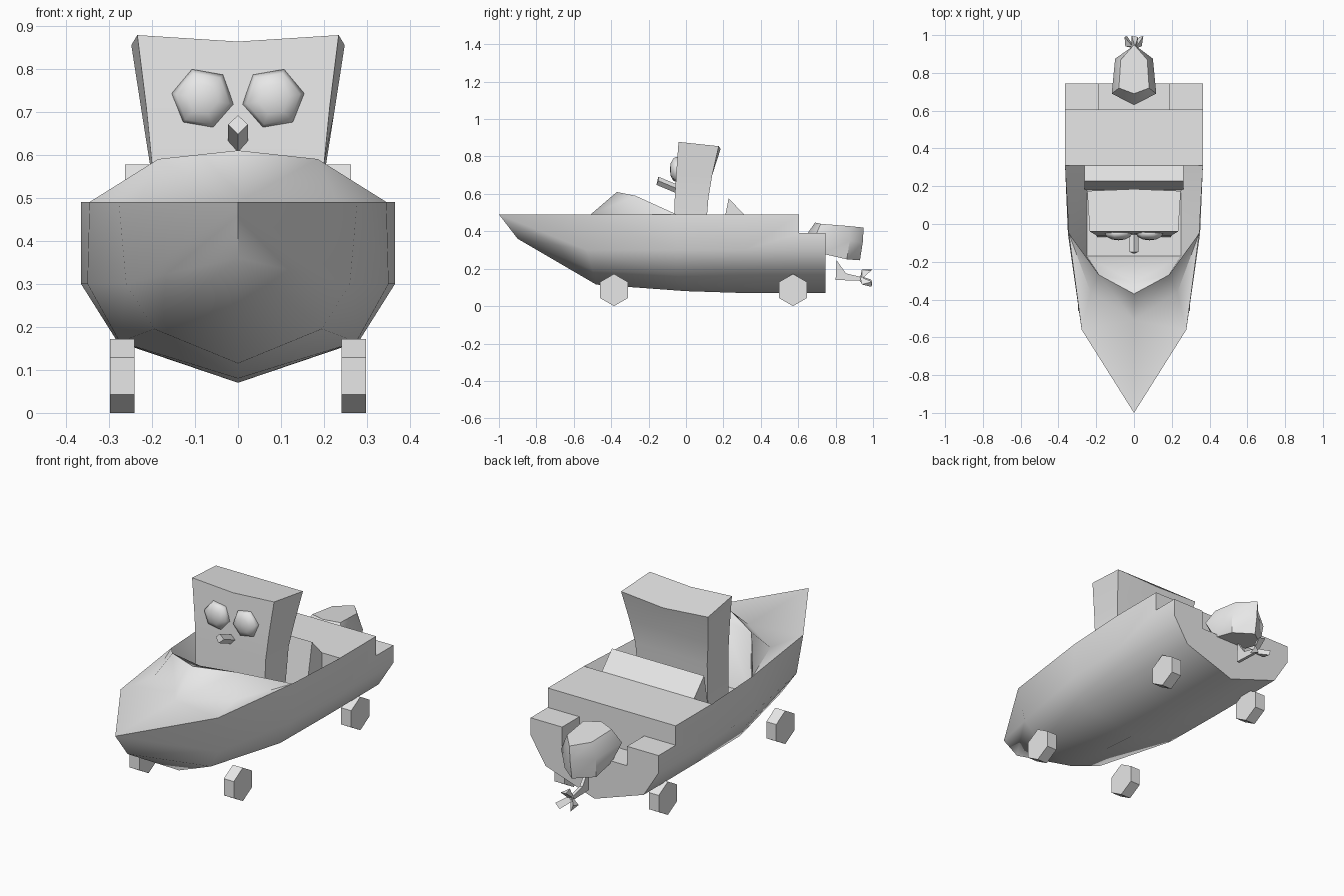
import bpy, bmesh, math
from mathutils import Vector, Matrix

cube = bpy.data.objects.get("Cube")
if cube:
    bpy.data.objects.remove(cube, do_unlink=True)

grey = bpy.data.materials.new("plain_grey")
grey.use_nodes = True
colour = (0.8, 0.8, 0.8, 1)
grey.diffuse_color = colour
grey.node_tree.nodes["Principled BSDF"].inputs["Base Color"].default_value = colour


def finish(name, bm, angle=None):
    """Turn a bmesh into a named object, optionally smooth below an angle."""
    bmesh.ops.remove_doubles(bm, verts=bm.verts, dist=0.0005)
    bmesh.ops.recalc_face_normals(bm, faces=bm.faces)
    mesh = bpy.data.meshes.new(name)
    bm.to_mesh(mesh)
    bm.free()
    mesh.materials.append(grey)
    obj = bpy.data.objects.new(name, mesh)
    bpy.context.scene.collection.objects.link(obj)
    if angle:
        bpy.ops.object.select_all(action="DESELECT")
        obj.select_set(True)
        bpy.context.view_layer.objects.active = obj
        bpy.ops.object.shade_smooth_by_angle(angle=math.radians(angle))
    return obj


def face(bm, points):
    unique = []
    for p in points:
        if p not in unique:
            unique.append(p)
    if len(unique) > 2:
        bm.faces.new([bm.verts.new(p) for p in unique])


def both(bm, *points):
    """Add a face on the left and its mirror image on the right."""
    face(bm, points)
    face(bm, [(-x, y, z) for x, y, z in points])


def loft(bm, rings):
    """Skin closed rings of equal length and cap both ends."""
    for a, b in zip(rings, rings[1:]):
        for i in range(len(a)):
            j = (i + 1) % len(a)
            face(bm, [a[i], a[j], b[j], b[i]])
    face(bm, rings[0])
    face(bm, rings[-1])


def mirrored_ring(half):
    """Close a half outline that starts and ends on the centre line."""
    return half + [(-x, y, z) for x, y, z in reversed(half[1:-1])]


# Hull sections, each running from sheer through chine and bilge to keel
DECK, STEP, FLOOR, NOTCH = 0.49, 0.39, 0.33, 0.29
AFT, STERN, SEAT_Y, DASH_Y = 0.605, 0.745, 0.31, -0.17
stem = (0, -0.9, 0.36)
bow = [(0, -1, DECK), stem, stem, stem]
fore = [(0.277, -0.56, DECK), (0.26, -0.53, 0.3), (0.195, -0.5, 0.195), (0, -0.48, 0.115)]
mid = [(0.345, -0.05, DECK), (0.35, -0.05, 0.3), (0.275, -0.05, 0.165), (0, 0, 0.08)]


def aft_section(y, top):
    return [(0.365, y, top), (0.365, y, 0.3), (0.28, y, 0.165), (0, y, 0.07)]


waist = aft_section(SEAT_Y, DECK)
quarter = aft_section(AFT, DECK)
stern = aft_section(STERN, STEP)
ledge = (quarter[0][0], AFT, STEP)

hull = bmesh.new()
sections = [bow, fore, mid, waist, quarter, stern]
for a, b in zip(sections, sections[1:]):
    for k in range(3):
        if k or b not in (quarter, stern):
            both(hull, a[k], b[k], b[k + 1], a[k + 1])
both(hull, waist[0], quarter[0], ledge, quarter[1], waist[1])
both(hull, ledge, stern[0], stern[1], quarter[1])

# Foredeck and raised windscreen
base_tip, base_side = (0, -0.51, DECK), (0.23, -0.36, DECK)
rim_tip, rim_side, rim_back = (0, -0.37, 0.61), (0.185, -0.27, 0.59), (0, -0.31, 0.59)
both(hull, bow[0], fore[0], mid[0], base_side, base_tip)
both(hull, base_tip, base_side, rim_side, rim_tip)
both(hull, base_side, mid[0], rim_side)
both(hull, rim_tip, rim_side, rim_back)

# Cockpit well
dash, dash_mid = (0.25, DASH_Y, FLOOR), (0, DASH_Y, FLOOR)
rear, rear_mid = (0.25, SEAT_Y, FLOOR), (0, SEAT_Y, FLOOR)
deck_front, deck_back = (0, SEAT_Y, DECK), (0, AFT, DECK)
both(hull, rim_back, rim_side, dash, dash_mid)
both(hull, rim_side, mid[0], dash)
both(hull, mid[0], waist[0], rear, dash)
both(hull, dash_mid, dash, rear, rear_mid)
both(hull, rear_mid, rear, waist[0], deck_front)

# Aft deck, stern ledges and motor notch
W = 0.185
notch = [(W, AFT, STEP), (W, STERN, STEP), (W, STERN, NOTCH), (W, AFT, NOTCH)]
notch_front, notch_back = (0, AFT, NOTCH), (0, STERN, NOTCH)
both(hull, deck_front, waist[0], quarter[0], deck_back)
both(hull, deck_back, quarter[0], ledge, notch[0], notch[3], notch_front)
both(hull, ledge, stern[0], notch[1], notch[0])
both(hull, *notch)
both(hull, notch[3], notch[2], notch_back, notch_front)
both(hull, *stern, notch_back, notch[2], notch[1])
finish("hull", hull, 50)

# Bench seat wedge
seat = bmesh.new()
profile = [(0.18, FLOOR), (0.228, 0.577), (SEAT_Y, DECK), (SEAT_Y, FLOOR)]
loft(seat, [[(x, y, z) for y, z in profile] for x in (-0.263, 0.263)])
finish("bench_seat", seat)


# Head: flared slab with a dipped crown
def head_ring(wf, wb, yf, yb, zf, zb, dip=0, bulge=0):
    return mirrored_ring([(0, yf, zf - dip), (wf, yf, zf), (wb, yb, zb), (0, yb + bulge, zb - dip)])


head = bmesh.new()
loft(head, [head_ring(0.195, 0.195, -0.068, 0.1, FLOOR, FLOOR),
            head_ring(0.2, 0.205, -0.06, 0.12, 0.58, 0.58),
            head_ring(0.213, 0.224, -0.052, 0.14, 0.71, 0.7),
            head_ring(0.234, 0.248, -0.04, 0.175, 0.878, 0.855, 0.015, 0.01)])
finish("head", head, 35)

# Eyes: faceted, flattened domes
for side, name in ((1, "left_eye"), (-1, "right_eye")):
    eye = bmesh.new()
    bmesh.ops.create_uvsphere(eye, u_segments=6, v_segments=6, radius=0.073)
    bmesh.ops.rotate(eye, verts=eye.verts, matrix=Matrix.Rotation(math.radians(90), 3, "X"))
    bmesh.ops.rotate(eye, verts=eye.verts, matrix=Matrix.Rotation(side * math.radians(20), 3, "Y"))
    bmesh.ops.scale(eye, verts=eye.verts, vec=(1, 0.5, 1))
    bmesh.ops.translate(eye, verts=eye.verts, vec=(side * 0.082, -0.05, 0.73))
    finish(name, eye, 60)

# Beak: diamond bar tilted upward
beak = bmesh.new()
loft(beak, [[(0, y, z + 0.022), (0.023, y, z), (0, y - 0.01, z - 0.022), (-0.023, y, z)]
            for y, z in ((-0.04, 0.625), (-0.148, 0.67))])
finish("beak", beak)

# Wheels: hexagonal discs
for end, y in (("front", -0.385), ("rear", 0.572)):
    for side, label in ((1, "left"), (-1, "right")):
        wheel = bmesh.new()
        bmesh.ops.create_cone(wheel, cap_ends=True, segments=6, radius1=0.086, radius2=0.086, depth=0.057)
        bmesh.ops.rotate(wheel, verts=wheel.verts, matrix=Matrix.Rotation(math.radians(90), 3, "Y"))
        top = max(v.co.z for v in wheel.verts)
        if top < 0.08:
            bmesh.ops.rotate(wheel, verts=wheel.verts, matrix=Matrix.Rotation(math.radians(30), 3, "X"))
        bmesh.ops.translate(wheel, verts=wheel.verts, vec=(side * 0.269, y, 0.086))
        finish(f"{end}_{label}_wheel", wheel)

# Outboard motor cowl
cowl = bmesh.new()
loft(cowl, [mirrored_ring([(0, 0.66, 0.27), (0.09, 0.73, 0.28), (0.09, 0.86, 0.25), (0, 0.93, 0.245)]),
            mirrored_ring([(0, 0.63, 0.36), (0.118, 0.69, 0.37), (0.1, 0.875, 0.35), (0, 0.945, 0.34)]),
            mirrored_ring([(0, 0.69, 0.447), (0.08, 0.72, 0.44), (0.07, 0.87, 0.428), (0, 0.95, 0.42)])])
finish("motor_cowl", cowl, 45)

# Propeller skeg and shaft
skeg = bmesh.new()
outline = [(0.805, 0.245), (0.855, 0.175), (0.94, 0.155), (0.94, 0.135), (0.8, 0.14)]
loft(skeg, [[(x, y, z) for y, z in outline] for x in (-0.008, 0.008)])
finish("propeller_skeg", skeg)

# Three swept propeller blades
for n in range(3):
    blade = bmesh.new()
    spin = Matrix.Rotation(math.radians(120 * n), 4, "Y")
    hub = Vector((0, 0.93, 0.145))
    pts = [(-0.015, 0, 0), (0.015, 0.01, 0), (0.022, 0.06, 0.045), (-0.012, 0.065, 0.05)]
    tip = (0.005, 0.01, 0.05)
    pts = [tuple(spin @ Vector(p) + hub) for p in pts + [tip]]
    for i in range(4):
        face(blade, [pts[i], pts[(i + 1) % 4], pts[4]])
    face(blade, pts[:4])
    finish(f"propeller_blade_{n + 1}", blade)
